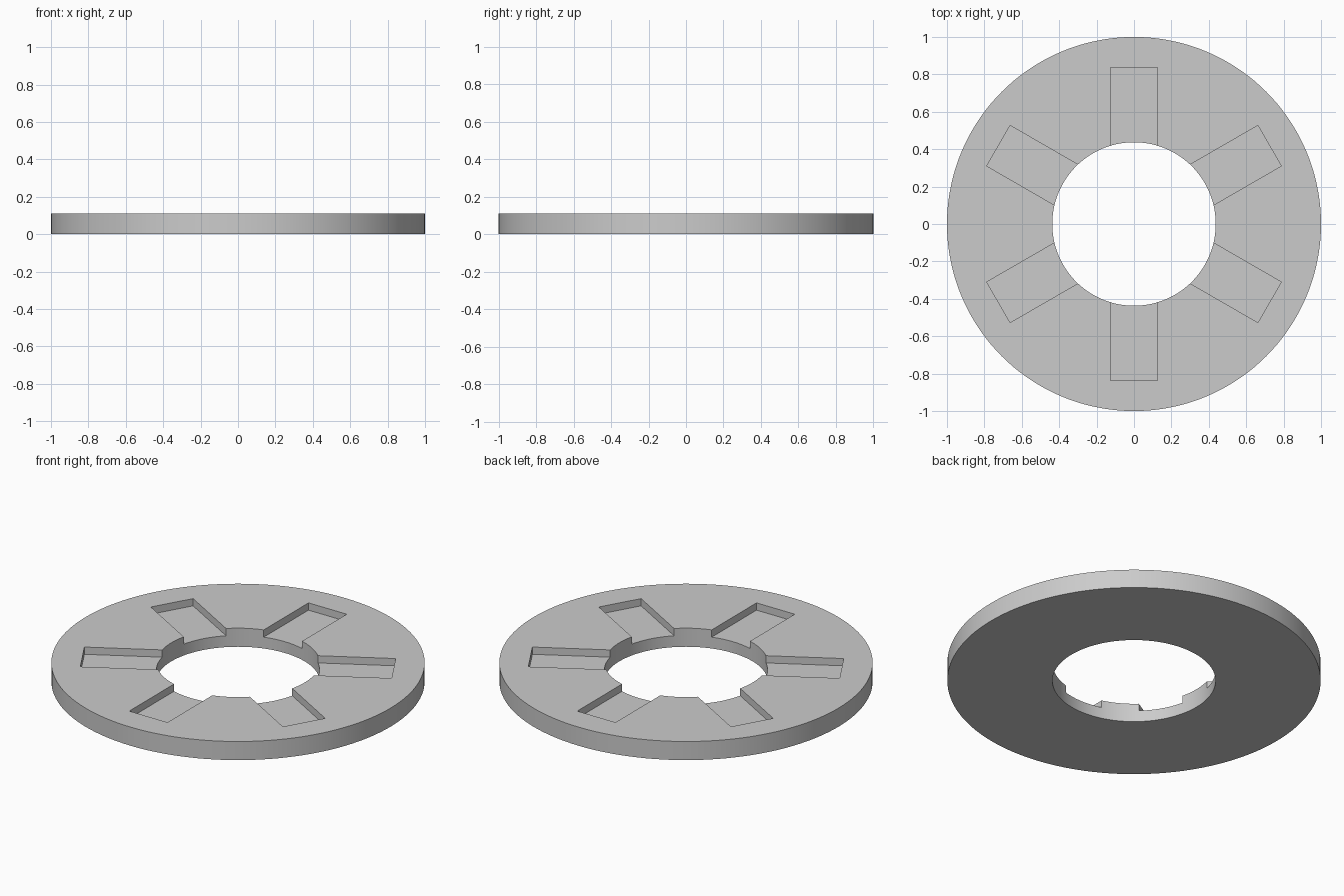
import bpy, bmesh, math
from mathutils import Matrix, Vector

OUTER, INNER, THICK = 1.0, 0.437, 0.11
SLOT_HALF, SLOT_END, SLOT_DEPTH = 0.125, 0.837, 0.043
SEGMENTS, SLOTS = 144, 6

if "Cube" in bpy.data.objects:
    bpy.data.objects.remove(bpy.data.objects["Cube"], do_unlink=True)

# Single plain grey
grey = bpy.data.materials.new("plain_grey")
colour = (0.6, 0.6, 0.6, 1)
grey.use_nodes = True
grey.diffuse_color = colour
for node in grey.node_tree.nodes:
    if node.type == 'BSDF_PRINCIPLED':
        node.inputs["Base Color"].default_value = colour


def make_object(name, bm):
    bmesh.ops.recalc_face_normals(bm, faces=bm.faces)
    mesh = bpy.data.meshes.new(name)
    bm.to_mesh(mesh)
    bm.free()
    mesh.materials.append(grey)
    obj = bpy.data.objects.new(name, mesh)
    bpy.context.collection.objects.link(obj)
    return obj


# Flat ring: rectangular section spun about z
bm = bmesh.new()
section = [bm.verts.new(p) for p in
           ((INNER, 0, 0), (OUTER, 0, 0), (OUTER, 0, THICK), (INNER, 0, THICK))]
edges = [bm.edges.new((section[i], section[(i + 1) % 4])) for i in range(4)]
bmesh.ops.spin(bm, geom=section + edges, cent=(0, 0, 0), axis=(0, 0, 1),
               angle=math.tau, steps=SEGMENTS, use_merge=True)
bmesh.ops.remove_doubles(bm, verts=bm.verts, dist=0.0001)
ring = make_object("slotted_ring", bm)

# Radial slot cutters, open to the centre hole
bm = bmesh.new()
start = 0.3
length = SLOT_END - start
floor = THICK - SLOT_DEPTH
for i in range(SLOTS):
    place = (Matrix.Rotation(math.tau * i / SLOTS, 4, 'Z')
             @ Matrix.Translation(Vector((0, start + length / 2, floor + 0.1)))
             @ Matrix.Diagonal((2 * SLOT_HALF, length, 0.2, 1)))
    bmesh.ops.create_cube(bm, size=1, matrix=place)
cutter = make_object("slot_cutter", bm)
cutter.hide_render = True

# Cut the slots and keep the result as plain mesh
bpy.ops.object.select_all(action='DESELECT')
ring.select_set(True)
bpy.context.view_layer.objects.active = ring
cut = ring.modifiers.new("slots", 'BOOLEAN')
cut.operation = 'DIFFERENCE'
cut.solver = 'EXACT'
cut.object = cutter
bpy.ops.object.modifier_apply(modifier=cut.name)
bpy.data.objects.remove(cutter, do_unlink=True)

# Smooth round walls, sharp rims
bpy.ops.object.shade_smooth_by_angle(angle=math.radians(30))
